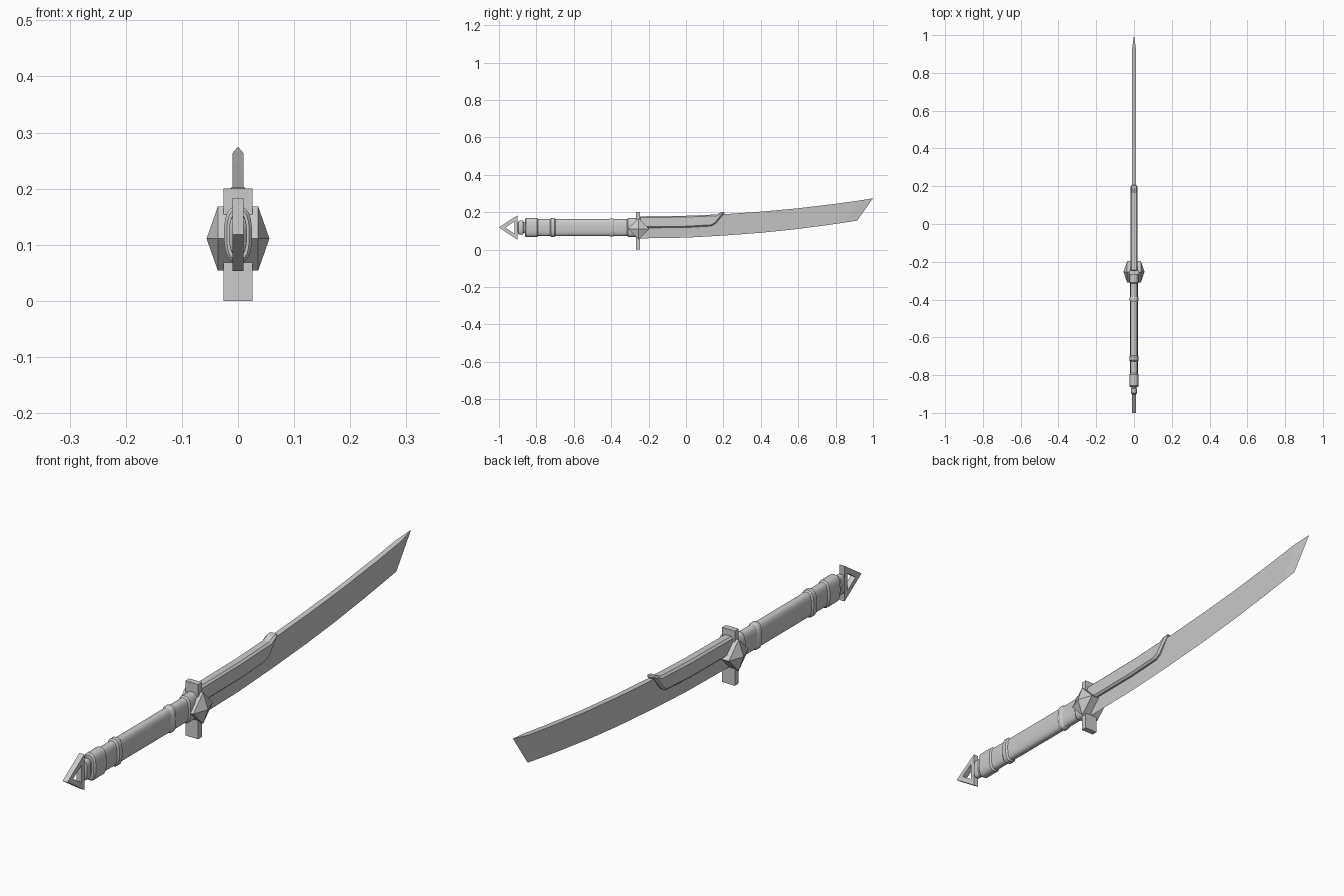
import bpy, bmesh, math

if "Cube" in bpy.data.objects:
    bpy.data.objects.remove(bpy.data.objects["Cube"])


def make(name, verts, faces, smooth=None, bevel=0):
    me = bpy.data.meshes.new(name)
    me.from_pydata(verts, [], faces)
    bm = bmesh.new()
    bm.from_mesh(me)
    bmesh.ops.remove_doubles(bm, verts=bm.verts, dist=1e-5)
    bmesh.ops.recalc_face_normals(bm, faces=bm.faces)
    bm.to_mesh(me)
    bm.free()
    ob = bpy.data.objects.new(name, me)
    bpy.context.collection.objects.link(ob)
    if bevel:
        m = ob.modifiers.new("bevel", 'BEVEL')
        m.width, m.segments = bevel, 1
        m.limit_method = 'ANGLE'
    if smooth:
        bpy.ops.object.select_all(action='DESELECT')
        ob.select_set(True)
        bpy.context.view_layer.objects.active = ob
        bpy.ops.object.shade_smooth_by_angle(angle=math.radians(smooth))
    return ob


def bridge(rings, closed=False, caps=True):
    """Join equal-length rings of points into a skin."""
    n = len(rings[0])
    verts = [v for r in rings for v in r]
    count = len(rings)
    faces = []
    for i in range(count if closed else count - 1):
        j = (i + 1) % count
        for k in range(n):
            l = (k + 1) % n
            faces.append((i * n + k, i * n + l, j * n + l, j * n + k))
    if caps and not closed:
        faces += [tuple(range(n)), tuple(range((count - 1) * n, count * n))]
    return verts, faces


def side_ring(outline, x):
    return [(x, y, z) for y, z in outline]


def grip_ring(y, hx, hz, zc=0.118, n=24):
    """Rounded oval cross-section with flattened sides."""
    ring = []
    for i in range(n):
        a = 2 * math.pi * i / n
        c, s = math.cos(a), math.sin(a)
        ring.append((hx * math.copysign(abs(c) ** 0.7, c), y,
                     zc + hz * math.copysign(abs(s) ** 0.8, s)))
    return ring


def oval_loft(name, sections):
    return make(name, *bridge([grip_ring(*s) for s in sections]), smooth=35)


# Blade: flat spine narrowing to a sharp lower edge and a slanted tip
spine = [(-.25, .168), (0, .174), (.2, .189), (.4, .203), (.6, .221), (.8, .245), (.93, .263), (1, .275)]
edge = [(-.25, .06), (0, .064), (.2, .075), (.4, .09), (.56, .106), (.74, .129), (.85, .145), (.915, .155)]
rings = []
for i, ((ys, zs), (ye, ze)) in enumerate(zip(spine, edge)):
    w = 0 if i == len(spine) - 1 else 0.01
    rings.append([(-w, ys, zs), (w, ys, zs), (0, ye, ze)])
make("blade", *bridge(rings))

# Sleeve clasping the spine, with an upswept hooked end
sleeve = [(-.25, .116), (.0, .118), (.135, .126), (.158, .138), (.212, .203),
          (.188, .2), (.165, .188), (.0, .181), (-.25, .178)]
make("blade_sleeve", *bridge([side_ring(sleeve, -.019), side_ring(sleeve, .019)]), bevel=.007)

# Crossguard plate
bpy.ops.mesh.primitive_cube_add(size=1, location=(0, -.256, .1))
guard = bpy.context.object
guard.name = "crossguard"
guard.scale = (.052, .022, .2)

# Faceted diamond bosses on both sides of the guard
for s, label in ((-1, "left"), (1, "right")):
    def diamond(x, r):
        return [(s * x, -.253 + r * math.cos(a), .111 + r * math.sin(a))
                for a in (0, math.pi / 2, math.pi, 1.5 * math.pi)]
    make("guard_diamond_" + label,
         *bridge([diamond(.005, .057), diamond(.036, .057), diamond(.056, .0001)]))

# Grip core
oval_loft("grip", [(-.86, .02, .045), (-.25, .02, .045)])

# Raised collars along the grip
for name, y0, y1, grow in (("grip_collar_front", -.315, -.262, .005),
                           ("grip_ring_front", -.412, -.385, .004),
                           ("grip_ring_rear", -.727, -.697, .005),
                           ("grip_cap", -.862, -.79, .005)):
    hx, hz = .02, .045
    oval_loft(name, [(y0, hx, hz), (y0 + .006, hx + grow, hz + grow),
                     (y1 - .006, hx + grow, hz + grow), (y1, hx, hz)])

# Pommel neck, stepped down from the cap
oval_loft("pommel_neck", [(-.902, .010, .022), (-.895, .016, .036), (-.872, .016, .038),
                          (-.868, .012, .03), (-.855, .012, .03)])

# Open triangular pommel
outer = [(-1, .118), (-.902, .183), (-.902, .053)]
inner = [(-.966, .118), (-.918, .150), (-.918, .086)]
t = .01
make("pommel_triangle", *bridge([side_ring(outer, -t), side_ring(outer, t),
                                 side_ring(inner, t), side_ring(inner, -t)], closed=True))
